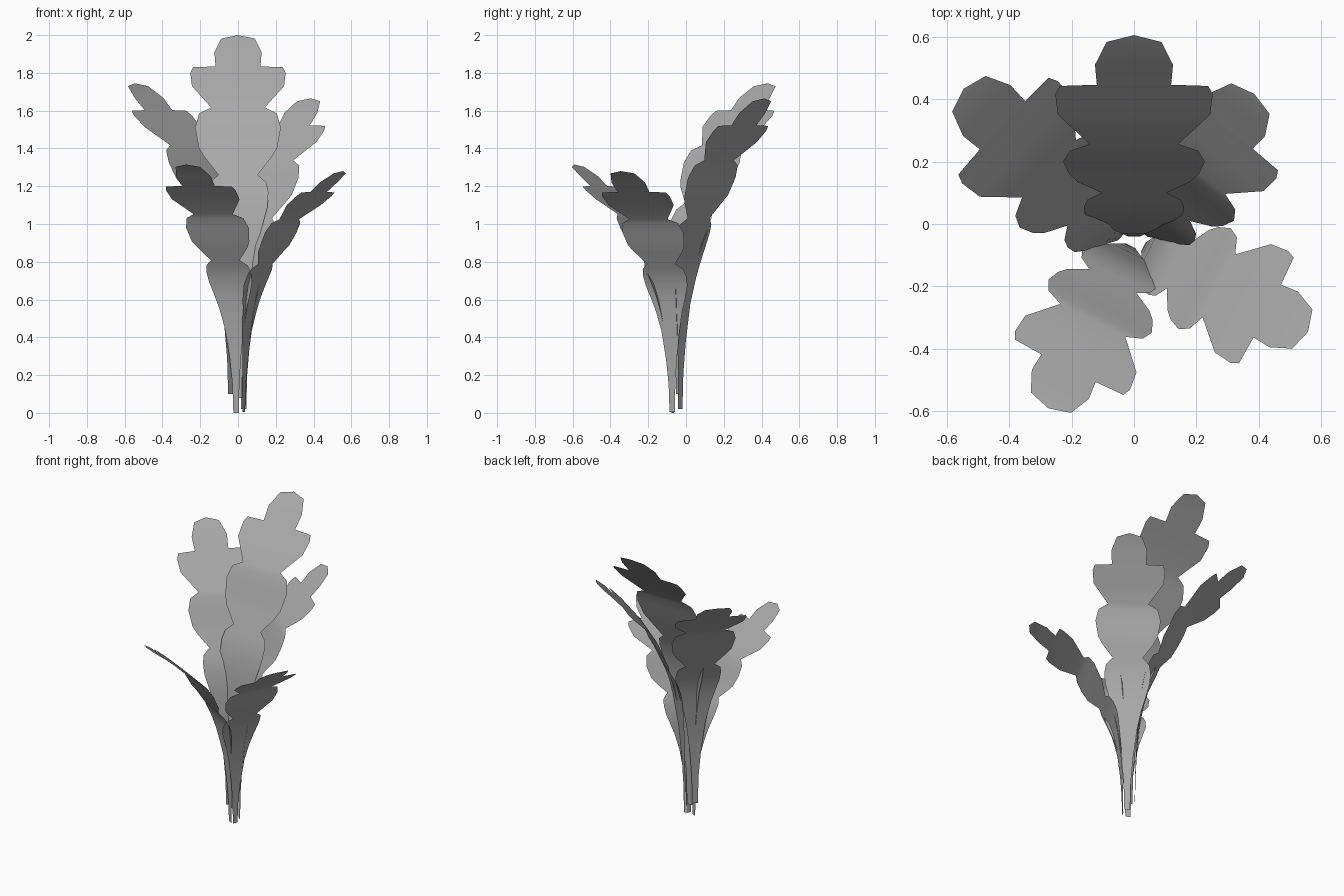
import bpy
import math
from mathutils import Vector

cube = bpy.data.objects.get("Cube")
if cube:
    bpy.data.objects.remove(cube, do_unlink=True)

# One flat grey for all leaves
grey = bpy.data.materials.new("leaf_grey")
grey.use_nodes = True
colour = (0.4, 0.4, 0.4, 1.0)
grey.diffuse_color = colour
grey.node_tree.nodes["Principled BSDF"].inputs["Base Color"].default_value = colour

# Lobed leaf, base to tip: half width, outward bend, height
LEAF = [
    (.02, -.04, .08), (.025, -.037, .3), (.04, -.03, .5), (.068, -.018, .73),
    (.1, 0, .89), (.126, .01, .98), (.156, .03, 1.09), (.161, .055, 1.167),
    (.15, .077, 1.22), (.104, .1, 1.26), (.18, .135, 1.357), (.208, .16, 1.405),
    (.227, .2, 1.51), (.206, .234, 1.585), (.142, .256, 1.617),
    (.244, .35, 1.73), (.252, .415, 1.8), (.238, .442, 1.83),
    (.119, .446, 1.834), (.125, .51, 1.91), (.088, .583, 1.982),
]
TIP = (.605, 2.0)
BEND0, HEIGHT0 = LEAF[0][1:]


def make_leaf(name, base, tip, width):
    """Stretch the leaf so that it runs from base to tip."""
    base, tip = Vector(base), Vector(tip)
    span = tip - base
    out = Vector((span.x, span.y, 0))
    side = Vector((-out.y, out.x, 0)).normalized() * width

    def point(bend, height):
        return (base + out * (bend - BEND0) / (TIP[0] - BEND0)
                + Vector((0, 0, span.z)) * (height - HEIGHT0) / (TIP[1] - HEIGHT0))

    verts = []
    for half, bend, height in LEAF:
        middle = point(bend, height)
        verts += [middle + side * half, middle - side * half]
    verts.append(point(*TIP))
    last = len(verts) - 1
    faces = [(i, i + 1, i + 3, i + 2) for i in range(0, last - 2, 2)]
    faces.append((last - 2, last - 1, last))

    mesh = bpy.data.meshes.new(name)
    mesh.from_pydata(verts, [], faces)
    mesh.materials.append(grey)
    for face in mesh.polygons:
        face.use_smooth = True
    obj = bpy.data.objects.new(name, mesh)
    bpy.context.collection.objects.link(obj)


# Five leaves fanning out from one clump
make_leaf("back_leaf", (0, -.04, .08), (0, .605, 2.0), 1)
make_leaf("back_right_leaf", (-.04, -.04, .1), (-.546, .433, 1.745), .89)
make_leaf("back_left_leaf", (.03, -.03, .02), (.385, .417, 1.665), .89)
make_leaf("front_right_leaf", (-.01, -.07, 0), (-.275, -.59, 1.315), .82)
make_leaf("front_left_leaf", (.03, -.073, .005), (.557, -.346, 1.28), .8)
